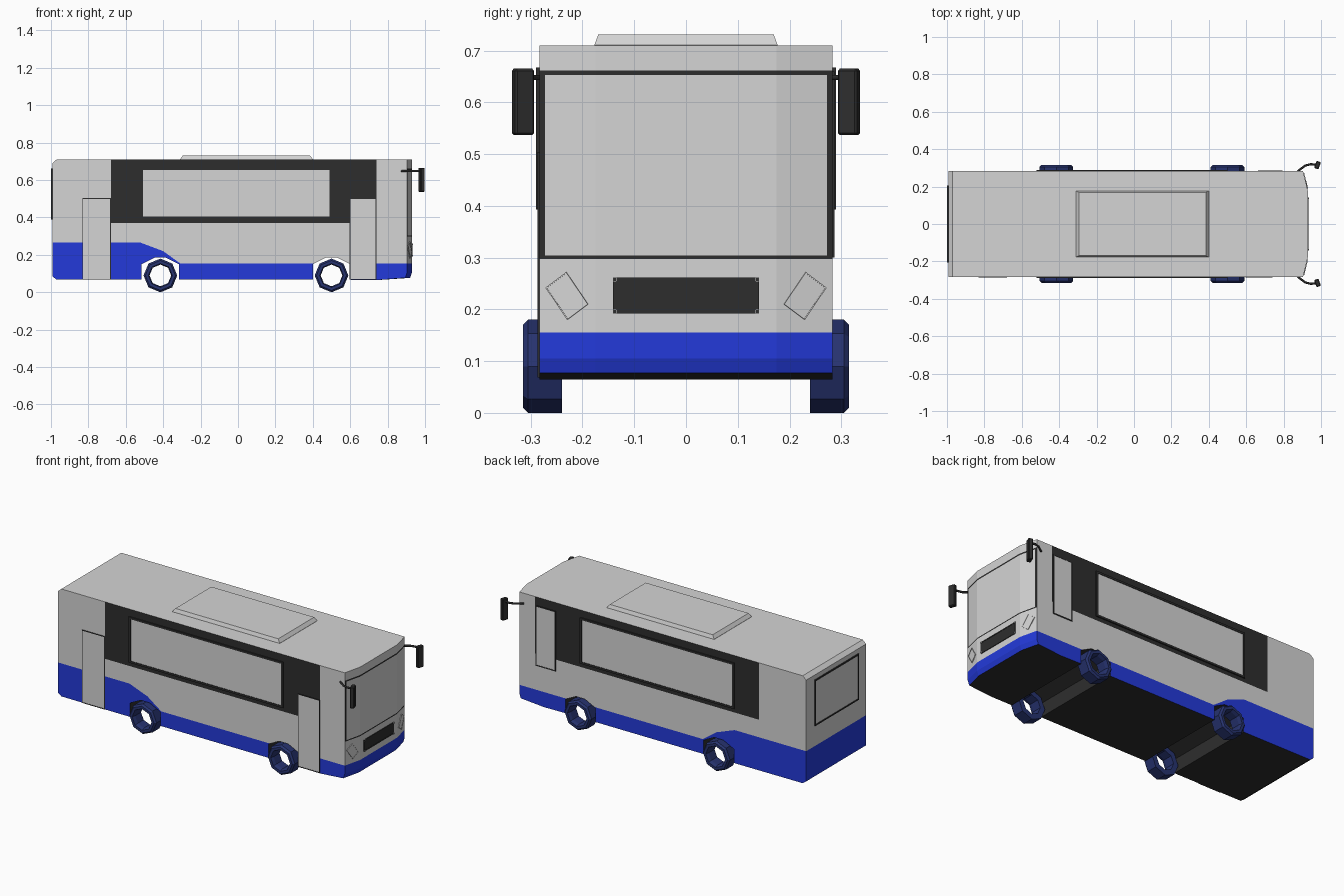
import bpy, bmesh, math
from mathutils import Vector, Matrix

if "Cube" in bpy.data.objects:
    bpy.data.objects.remove(bpy.data.objects["Cube"])


def material(name, rgb):
    m = bpy.data.materials.new(name)
    m.diffuse_color = (*rgb, 1)
    m.use_nodes = True
    m.node_tree.nodes["Principled BSDF"].inputs["Base Color"].default_value = m.diffuse_color
    return m


GREY = material("light grey", (0.66, 0.66, 0.66))
BLUE = material("bright blue", (0.017, 0.042, 0.70))
BLACK = material("soft black", (0.027, 0.027, 0.027))
NAVY = material("dark navy", (0.02, 0.033, 0.16))


def finish(bm, name, mats):
    bmesh.ops.recalc_face_normals(bm, faces=bm.faces)
    me = bpy.data.meshes.new(name)
    bm.to_mesh(me)
    bm.free()
    for m in mats:
        me.materials.append(m)
    ob = bpy.data.objects.new(name, me)
    bpy.context.collection.objects.link(ob)
    return ob


def bridge(bm, rings, closed=False):
    """Skin consecutive vertex rings with quads."""
    pairs = list(zip(rings, rings[1:])) + ([(rings[-1], rings[0])] if closed else [])
    for a, b in pairs:
        n = len(a)
        for i in range(n):
            bm.faces.new((a[i], a[(i + 1) % n], b[(i + 1) % n], b[i]))


def panel(name, c, u, v, normal, border, thick=0.007, frame=BLACK, fill=GREY):
    """Framed plate: half-size vectors u, v; centre slightly recessed."""
    c, u, v, n = Vector(c), Vector(u), Vector(v), Vector(normal).normalized()
    bm = bmesh.new()
    rings = []
    for b, h in ((0, -0.003), (0, thick), (border, thick), (border, thick * 0.6)):
        uu, vv = u * (1 - b / u.length), v * (1 - b / v.length)
        rings.append([bm.verts.new(c + uu * s + vv * t + n * h)
                      for s, t in ((-1, -1), (1, -1), (1, 1), (-1, 1))])
    bridge(bm, rings)
    bm.faces.new(rings[0])
    bm.faces.new(rings[-1]).material_index = 1
    return finish(bm, name, [frame, fill])


W, INNER, BOW = 0.283, 0.175, 0.026
FRONT, REAR = 0.93, -0.993
AXLES = (-0.415, 0.50)

# Body: side profile with wheel arches, skinned across four stations
prof = [(-0.97, 0.068)]
for ax in AXLES:
    prof += [(ax + dx, z) for dx, z in ((-0.1, 0.067), (-0.1, 0.15), (-0.03, 0.185),
                                        (0.03, 0.185), (0.1, 0.15), (0.1, 0.067))]
prof += [(0.74, 0.065), (0.92, 0.077), (FRONT, 0.105), (FRONT, 0.71),
         (-0.97, 0.71), (REAR, 0.69), (REAR, 0.085)]
bm = bmesh.new()
rings = [[bm.verts.new((x - (BOW if abs(y) == W and x > 0.9 else 0), y, z)) for x, z in prof]
         for y in (-W, -INNER, INNER, W)]
bridge(bm, rings)
bm.faces.new(rings[0])
bm.faces.new(rings[-1])
bmesh.ops.recalc_face_normals(bm, faces=bm.faces)
bmesh.ops.triangulate(bm, faces=bm.faces)

# Colour boundaries cut into the body
STEPS = ((-0.52, 0.265), (-0.40, 0.22), (-0.31, 0.155))
cuts = [((0, 0, z), (0, 0, 1)) for z in (0.155, 0.265, 0.297, 0.304, 0.37, 0.653, 0.662)]
cuts += [((x, 0, 0), (1, 0, 0)) for x in (-0.68, 0.74, 0.80)]
cuts += [((0, y, 0), (0, 1, 0)) for y in (-0.272, 0.272)]
for (xa, za), (xb, zb) in zip(STEPS, STEPS[1:]):
    cuts.append(((xa, 0, za), (za - zb, 0, xb - xa)))
for co, no in cuts:
    bmesh.ops.bisect_plane(bm, geom=bm.verts[:] + bm.edges[:] + bm.faces[:],
                           plane_co=co, plane_no=Vector(no).normalized(), dist=1e-5)


def stripe_height(x):
    if x <= STEPS[0][0]:
        return STEPS[0][1]
    for (xa, za), (xb, zb) in zip(STEPS, STEPS[1:]):
        if x < xb:
            return za + (zb - za) * (x - xa) / (xb - xa)
    return STEPS[-1][1]


def body_colour(c, n):
    side = abs(n.y) > 0.7
    if n.z < -0.6 or (not side and abs(c.x) < 0.7 and c.z < 0.2):
        return 2                                     # underside and arches
    if side and c.z > 0.37 and -0.68 < c.x < (0.80 if n.y > 0 else 0.74):
        return 2                                     # window band
    if n.x > 0.7 and 0.297 < c.z < 0.662:            # windscreen surround
        if c.z < 0.304 or c.z > 0.653 or abs(c.y) > 0.272:
            return 2
    return 1 if c.z < stripe_height(c.x) else 0


bm.normal_update()
for f in bm.faces:
    f.material_index = body_colour(f.calc_center_median(), f.normal)
finish(bm, "bus_body", [GREY, BLUE, BLACK])

# Side windows
for s, tag in ((-1, "right"), (1, "left")):
    panel("side_window_" + tag, (-0.01, s * W, 0.53), (0.51, 0, 0), (0, 0, 0.137),
          (0, s, 0), 0.012)
panel("driver_window", (0.728, W, 0.48), (0.066, 0, 0), (0, 0, 0.18), (0, 1, 0), 0.006, 0.004)

# Doors on the kerb side
for name, x0, x1 in (("rear_door", -0.832, -0.68), ("front_door", 0.597, 0.74)):
    panel(name, ((x0 + x1) / 2, -W, 0.286), ((x1 - x0) / 2, 0, 0), (0, 0, 0.218),
          (0, -1, 0), 0.004, 0.004)

# Rear window
panel("rear_window", (REAR, 0, 0.525), (0, 0.207, 0), (0, 0, 0.137), (-1, 0, 0), 0.008)

# Grille with corner studs
panel("grille", (FRONT, 0, 0.227), (0, 0.141, 0), (0, 0, 0.035), (1, 0, 0), 0.006, 0.004,
      fill=BLACK)
for y in (-0.137, 0.137):
    for z in (0.196, 0.258):
        panel("grille_stud", (FRONT, y, z), (0, 0.004, 0), (0, 0, 0.004), (1, 0, 0),
              0.001, 0.006, frame=GREY)

# Headlights on the angled front corners
k = BOW / (W - INNER)
for s in (-1, 1):
    panel("headlight", (FRONT - k * (0.23 - INNER), s * 0.23, 0.226),
          (-k * 0.02, s * 0.02, -0.015), (-k * 0.021, s * 0.021, 0.031),
          (1, s * k, 0), 0.002, 0.004, frame=GREY)

# Roof hatch
bm = bmesh.new()
rings = []
for inset, z in ((0, 0.705), (0, 0.711), (0.015, 0.731)):
    rings.append([bm.verts.new((0.045 + sx * (0.355 - inset), sy * (0.177 - inset / 2), z))
                  for sx, sy in ((-1, -1), (1, -1), (1, 1), (-1, 1))])
bridge(bm, rings)
bm.faces.new(rings[0])
bm.faces.new(rings[-1])
finish(bm, "roof_hatch", [GREY])

# Wheels: eight-sided hollow rings
TYRE = ((0.24, 0.09), (0.305, 0.09), (0.315, 0.08), (0.315, 0.064), (0.295, 0.058), (0.24, 0.058))
for ax in AXLES:
    for s in (-1, 1):
        bm = bmesh.new()
        rings = [[bm.verts.new((ax + r * math.cos(i * math.pi / 4), s * y,
                                0.09 + r * math.sin(i * math.pi / 4))) for i in range(8)]
                 for y, r in TYRE]
        bridge(bm, rings, closed=True)
        finish(bm, "wheel", [NAVY])

# Mirrors: bent arm and hanging head
for s in (-1, 1):
    cu = bpy.data.curves.new("mirror_arm", "CURVE")
    cu.dimensions = "3D"
    cu.bevel_depth, cu.bevel_resolution, cu.use_fill_caps = 0.006, 1, True
    sp = cu.splines.new("POLY")
    pts = ((0.875, 0.282), (0.915, 0.312), (0.945, 0.32), (0.978, 0.316))
    sp.points.add(len(pts) - 1)
    for p, (x, y) in zip(sp.points, pts):
        p.co = (x, s * y, 0.648, 1)
    cu.materials.append(BLACK)
    bpy.context.collection.objects.link(bpy.data.objects.new("mirror_arm", cu))
    bm = bmesh.new()
    bmesh.ops.create_cube(bm, size=1, matrix=Matrix.Translation((0.981, s * 0.315, 0.601))
                          @ Matrix.Rotation(s * math.radians(-20), 4, "Z")
                          @ Matrix.Diagonal((0.025, 0.04, 0.128, 1)))
    bmesh.ops.bevel(bm, geom=bm.edges[:], offset=0.004, segments=1, affect="EDGES")
    finish(bm, "mirror_head", [BLACK])
